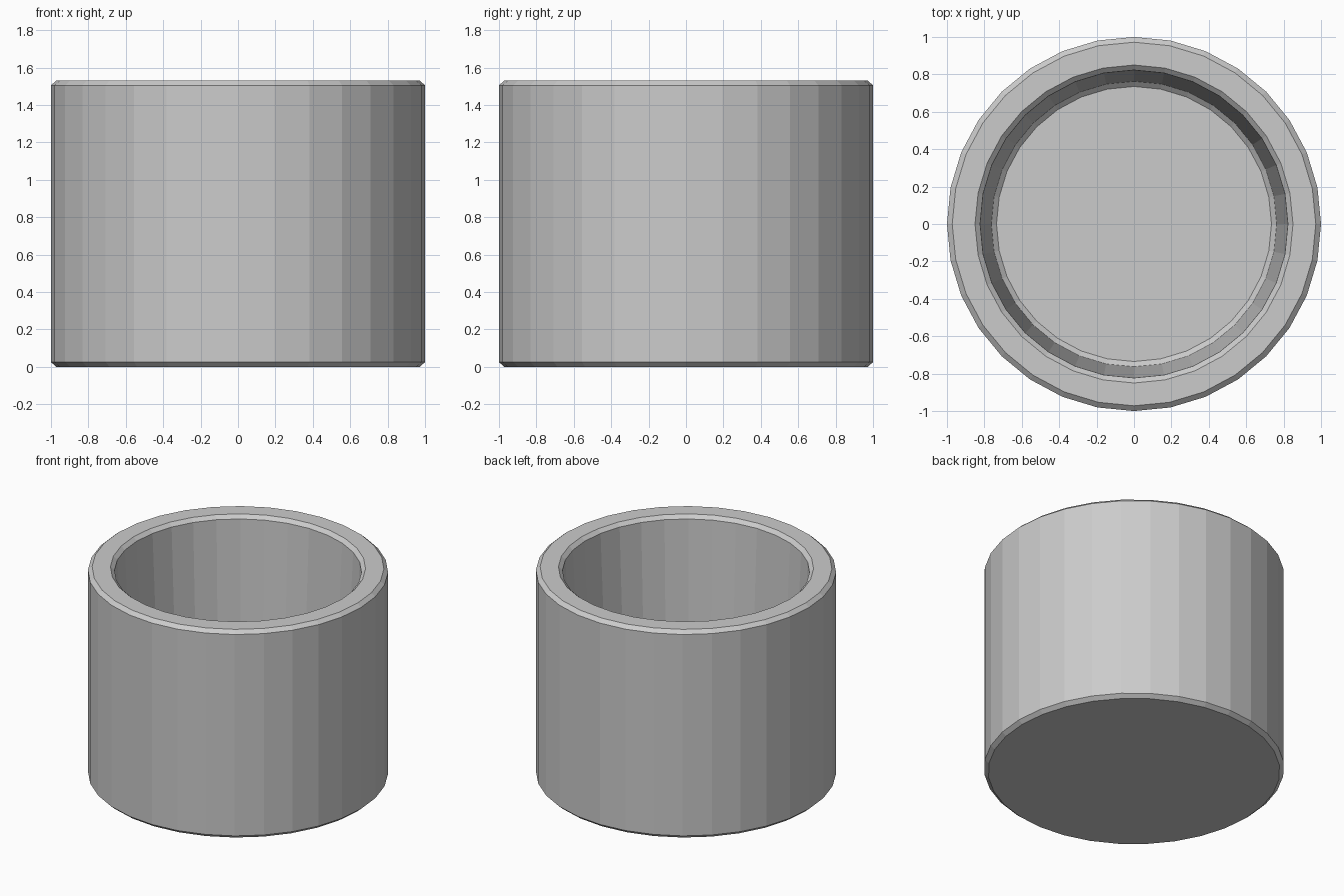
import bpy, bmesh, math

if "Cube" in bpy.data.objects:
    bpy.data.objects.remove(bpy.data.objects["Cube"])

SIDES = 32

# Cup profile (radius, height): underside, outer wall, rim, tapered inner wall, floor
profile = [
    (0.972, 0.0), (1.0, 0.025), (1.0, 1.505), (0.972, 1.53),
    (0.85, 1.53), (0.823, 1.505), (0.763, 0.225), (0.735, 0.2),
]

bm = bmesh.new()
rings = [
    [bm.verts.new((r * math.sin(2 * math.pi * i / SIDES),
                   r * math.cos(2 * math.pi * i / SIDES), z)) for i in range(SIDES)]
    for r, z in profile
]

# Walls and chamfers
for a, b in zip(rings, rings[1:]):
    for i in range(SIDES):
        j = (i + 1) % SIDES
        bm.faces.new((a[i], a[j], b[j], b[i]))

# Underside and inner floor
bm.faces.new(rings[0])
bm.faces.new(rings[-1])
bmesh.ops.recalc_face_normals(bm, faces=bm.faces)

mesh = bpy.data.meshes.new("cup")
bm.to_mesh(mesh)
bm.free()
bpy.context.collection.objects.link(bpy.data.objects.new("cup", mesh))
